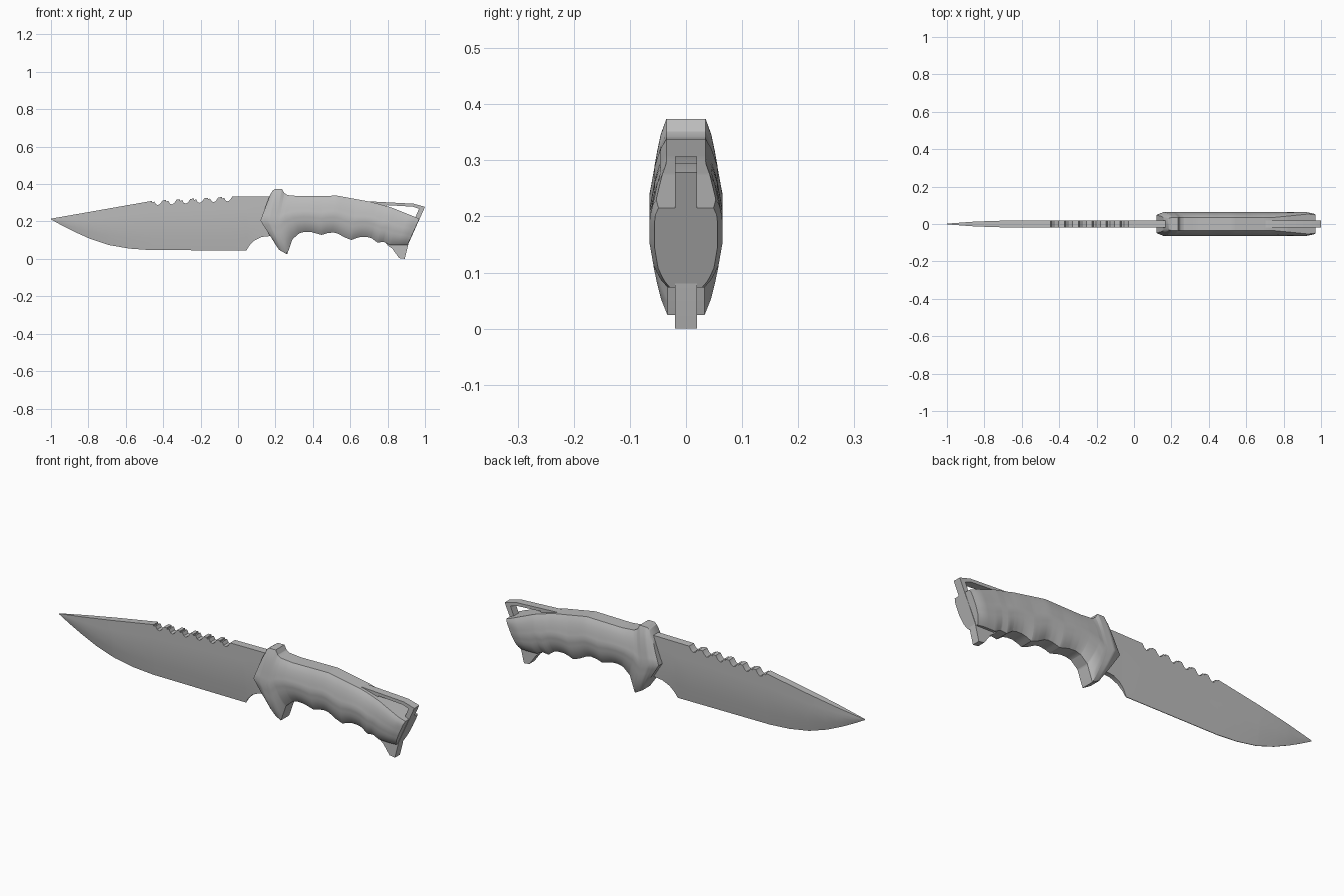
import bpy, bmesh

if "Cube" in bpy.data.objects:
    bpy.data.objects.remove(bpy.data.objects["Cube"])

steel = bpy.data.materials.new("grey")
steel.diffuse_color = (0.5, 0.5, 0.5, 1)
steel.use_nodes = True
steel.node_tree.nodes["Principled BSDF"].inputs["Base Color"].default_value = steel.diffuse_color


def interp(pts, x):
    """Piecewise linear value at x of a list of (x, value) points."""
    if x <= pts[0][0]:
        return pts[0][1]
    for (a, fa), (b, fb) in zip(pts, pts[1:]):
        if x <= b:
            return fa + (fb - fa) * (x - a) / (b - a)
    return pts[-1][1]


def finish(name, bm, angle=0.5):
    bmesh.ops.remove_doubles(bm, verts=bm.verts, dist=1e-5)
    bmesh.ops.recalc_face_normals(bm, faces=bm.faces)
    me = bpy.data.meshes.new(name)
    bm.to_mesh(me)
    bm.free()
    me.materials.append(steel)
    ob = bpy.data.objects.new(name, me)
    bpy.context.collection.objects.link(ob)
    smooth(ob, angle)
    return ob


def smooth(ob, angle):
    bpy.ops.object.select_all(action='DESELECT')
    ob.select_set(True)
    bpy.context.view_layer.objects.active = ob
    bpy.ops.object.shade_smooth_by_angle(angle=angle)


def loft(name, rings, angle):
    """Skin closed rings of equal length and cap both ends."""
    bm = bmesh.new()
    rows = [[bm.verts.new(p) for p in r] for r in rings]
    n = len(rows[0])
    for a, b in zip(rows, rows[1:]):
        for i in range(n):
            j = (i + 1) % n
            bm.faces.new((a[i], a[j], b[j], b[i]))
    # caps are strips joining the left side to the right side
    for r in (rows[0], rows[-1]):
        for i in range(n // 2 - 1):
            bm.faces.new((r[i], r[i + 1], r[n - 2 - i], r[n - 1 - i]))
    return finish(name, bm, angle)


def plate(name, outline, half):
    """Extrude an x-z outline symmetrically in y."""
    bm = bmesh.new()
    f = bm.faces.new([bm.verts.new((x, -half, z)) for x, z in outline])
    ext = bmesh.ops.extrude_face_region(bm, geom=[f])
    moved = [v for v in ext["geom"] if isinstance(v, bmesh.types.BMVert)]
    bmesh.ops.translate(bm, verts=moved, vec=(0, 2 * half, 0))
    return finish(name, bm)


# Blade: spine and edge curves with a ground lower bevel
spine = [(-1, .215), (-.46, .31), (-.03, .333), (.2, .335)]
edge = [(-1, .211), (-.94, .178), (-.875, .145), (-.79, .107), (-.69, .074),
        (-.58, .055), (-.47, .047), (.045, .045), (.06, .07), (.085, .097),
        (.125, .117), (.2, .125)]
thick = [(-1, .002), (-.85, .013), (-.7, .018), (.2, .02)]
levels = [(0, 1), (.25, 1), (.45, 1), (.75, .6), (1, .08)]
rings = []
for x in sorted({p[0] for p in spine + edge + thick}):
    top, bot, t = interp(spine, x), interp(edge, x), interp(thick, x)
    side = []
    for v, w in levels:
        z = top + (bot - top) * v
        if x > .045:  # the heel cut shows the same bevel in section
            z_full = interp(spine, .045)
            w = interp(levels, (z_full - z) / (z_full - .045))
        side.append((t * w, z))
    rings.append([(x, -y, z) for y, z in side] + [(x, y, z) for y, z in side[::-1]])
blade = loft("blade", rings, 0.5)

# Saw notches along the spine
for i in range(6):
    x = -.455 + i * .0745
    z = interp(spine, x)
    cutter = plate("notch_cutter", [(x - .004, z + .03), (x - .004, z - .008),
                                    (x + .008, z - .004), (x + .016, z - .019),
                                    (x + .028, z - .023), (x + .040, z - .015),
                                    (x + .058, z + .012), (x + .068, z + .03)], .05)
    cutter.hide_render = True
    mod = blade.modifiers.new("notch", 'BOOLEAN')
    mod.operation = 'DIFFERENCE'
    mod.solver = 'EXACT'
    mod.object = cutter
    bpy.ops.object.select_all(action='DESELECT')
    blade.select_set(True)
    bpy.context.view_layer.objects.active = blade
    bpy.ops.object.modifier_apply(modifier=mod.name)
    bpy.data.objects.remove(cutter)
smooth(blade, 0.5)

# Handle with guard: top and finger-groove curves
top_line = [(.17, .34), (.185, .365), (.198, .374), (.235, .374), (.247, .352),
            (.265, .341), (.33, .335), (.53, .338), (.71, .305), (.82, .275),
            (.97, .215)]
grooves = [(.205, .07), (.22, .048), (.262, .024), (.272, .05), (.291, .105),
           (.329, .138), (.36, .145), (.393, .143), (.447, .128), (.479, .138),
           (.51, .141), (.532, .136), (.57, .115), (.607, .101), (.635, .112),
           (.66, .118), (.69, .117), (.714, .111), (.746, .087), (.778, .091),
           (.81, .075), (.906, .073)]
girth = [(0, .035), (.1, .047), (.25, .056), (.5, .065), (.75, .058),
         (.9, .047), (1, .033)]
scale = [(0, .74), (.04, 1), (.95, 1), (1, .86)]
us = {(x - .17) / .8 for x, _ in top_line} | {(x - .205) / .701 for x, _ in grooves}
us |= {i / 40 for i in range(41)} | {.015, .04}
rings = []
for u in sorted(min(max(u, 0), 1) for u in us):
    xt, xb = .17 + .8 * u, .205 + .701 * u
    zt, zb = interp(top_line, xt), interp(grooves, xb)
    side = []
    for k in range(13):
        v = k / 12
        w = interp(girth, v)
        flare = interp([(.72, 0), (1, .022)], u) * max(0, 1 - 2 * v)
        w = min(w + flare, .065) * interp(scale, u)
        # the front of the guard comes to a point at mid height
        shift = -.068 * (1 - abs(2 * v - 1)) * max(0, 1 - u / .25)
        side.append((xt + (xb - xt) * v + shift, w, zt + (zb - zt) * v))
    rings.append([(x, -y, z) for x, y, z in side] + [(x, y, z) for x, y, z in side[::-1]])
loft("handle_and_guard", rings, 0.6)

# Lanyard loop at the end of the tang, left open in the middle
plate("lanyard_loop", [(.68, .305), (.71, .307), (.94, .295), (1, .278),
                       (.908, .073), (.885, .073), (.968, .268), (.935, .279),
                       (.80, .287), (.78, .26), (.68, .28)], .02)
# Pommel spur below the handle
plate("pommel_spur", [(.78, .1), (.80, .073), (.825, .055), (.862, .004),
                      (.892, 0), (.909, .068), (.915, .1)], .02)
